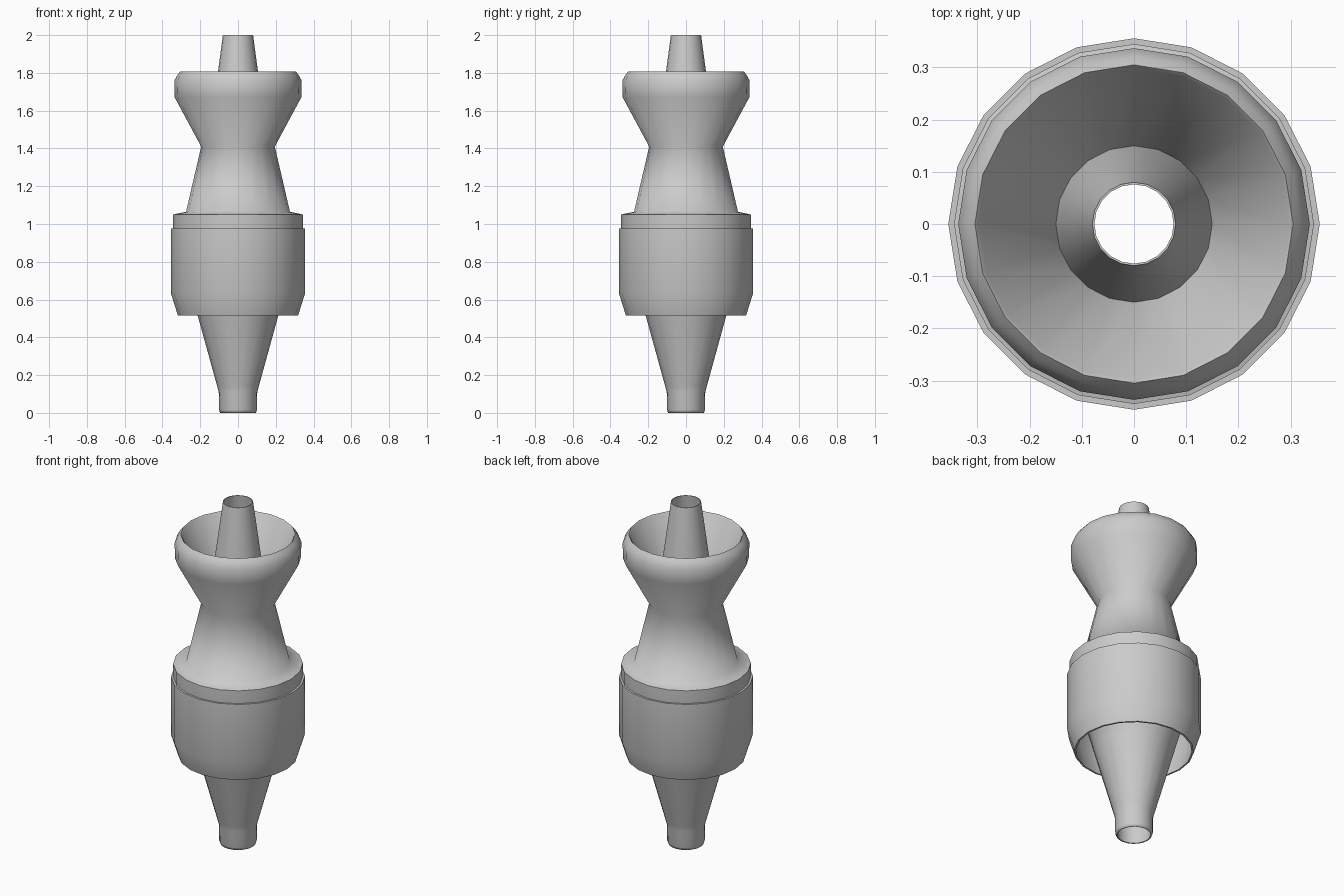
import bpy, bmesh
from math import cos, sin, tau, radians

if "Cube" in bpy.data.objects:
    bpy.data.objects.remove(bpy.data.objects["Cube"])

SIDES = 20


def lathe(name, profile):
    """Revolve a closed (radius, height) loop around the z axis."""
    bm = bmesh.new()
    rings = [[bm.verts.new((r * cos(tau * i / SIDES), r * sin(tau * i / SIDES), z))
              for i in range(SIDES)] for r, z in profile]
    for a, b in zip(rings, rings[1:] + rings[:1]):
        for i in range(SIDES):
            j = (i + 1) % SIDES
            bm.faces.new((a[i], a[j], b[j], b[i]))
    bmesh.ops.recalc_face_normals(bm, faces=bm.faces)
    mesh = bpy.data.meshes.new(name)
    bm.to_mesh(mesh)
    bm.free()
    obj = bpy.data.objects.new(name, mesh)
    bpy.context.collection.objects.link(obj)
    bpy.ops.object.select_all(action='DESELECT')
    obj.select_set(True)
    bpy.context.view_layer.objects.active = obj
    bpy.ops.object.shade_smooth_by_angle(angle=radians(72))
    return obj


# Shoulder, waist, flared cup and the hollow tube rising from the cup
lathe("upper_body", [
    (0.335, 0.85), (0.345, 0.97), (0.345, 1.05), (0.275, 1.065),
    (0.195, 1.41), (0.335, 1.67), (0.337, 1.76), (0.32, 1.79),
    (0.305, 1.808), (0.298, 1.80),
    (0.15, 1.45), (0.12, 1.70), (0.08, 2.0),
    (0.076, 2.0), (0.115, 1.70), (0.14, 1.45), (0.18, 1.38), (0.265, 1.03),
    (0.325, 1.03), (0.32, 0.85)])

# Barrel sleeve, open underneath
lathe("barrel_sleeve", [
    (0.318, 0.515), (0.356, 0.635), (0.356, 0.975), (0.344, 0.975),
    (0.336, 0.85), (0.336, 0.64), (0.308, 0.515)])

# Tapered lower nozzle, hollow, running up inside the sleeve
lathe("lower_nozzle", [
    (0.095, 0.0), (0.10, 0.015), (0.102, 0.11), (0.11, 0.14), (0.212, 0.51),
    (0.295, 0.81), (0.336, 0.82), (0.33, 0.85), (0.285, 0.83),
    (0.202, 0.51), (0.10, 0.14), (0.093, 0.11), (0.09, 0.015), (0.088, 0.0)])
